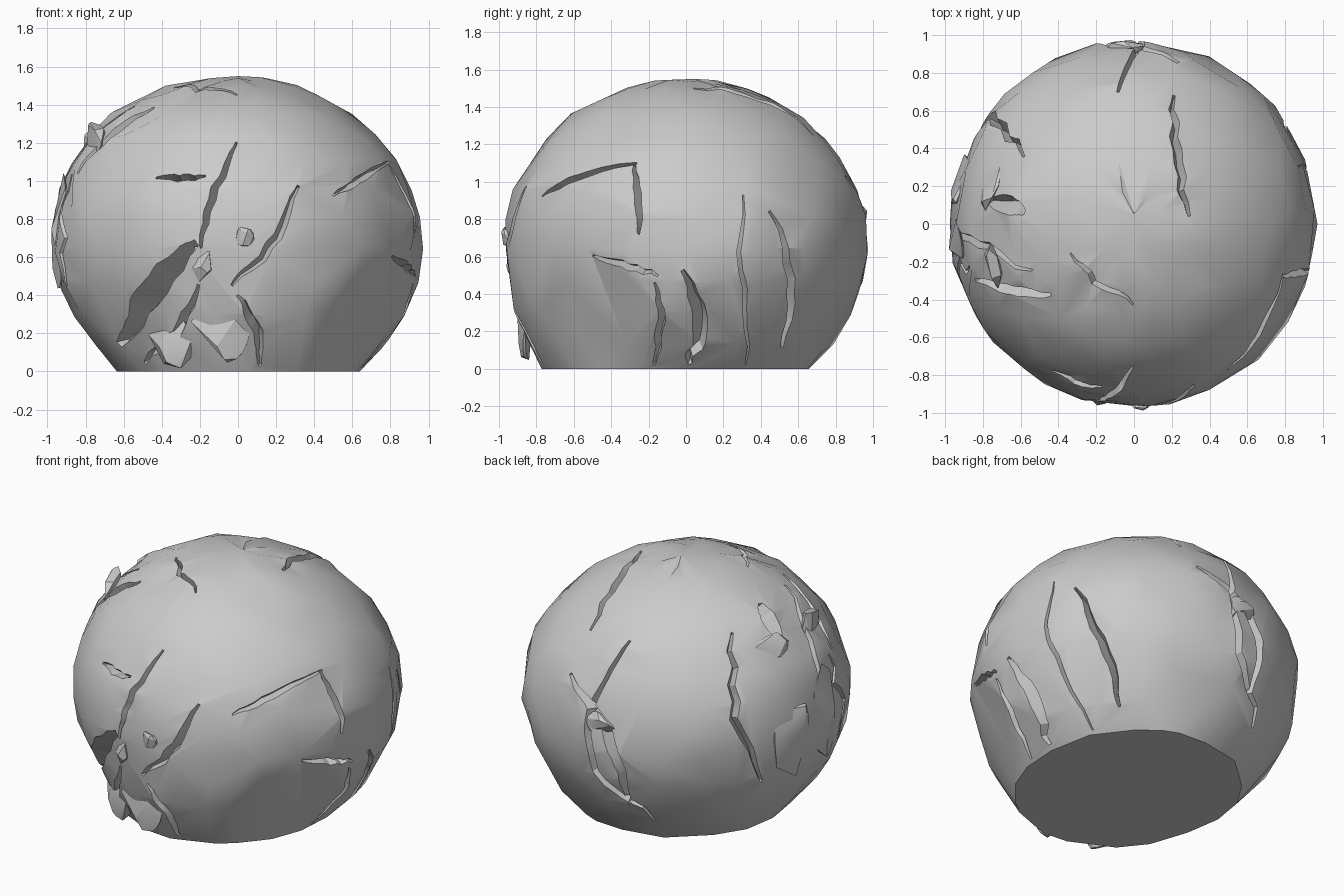
import bpy, bmesh, math, random
from mathutils import Vector
from mathutils.bvhtree import BVHTree

if "Cube" in bpy.data.objects:
    bpy.data.objects.remove(bpy.data.objects["Cube"])

random.seed(4)
SEG, ROWS, HEIGHT, WAIST = 36, 13, 1.55, .68
# base radius and roundness of the dome towards +x, +y, -x, -y
SIDES = [(.65, 1.9), (.67, 2), (.63, 2.2), (.77, 2)]


def radius(side, z):
    base, power = SIDES[side % 4]
    if z < WAIST:
        return .97 - (.97 - base) * (1 - z / WAIST) ** 2
    t = (z - WAIST) / (HEIGHT - WAIST)
    return .97 * (1 - t ** power) ** (1 / power)


def make_object(name, bm):
    bmesh.ops.recalc_face_normals(bm, faces=bm.faces)
    me = bpy.data.meshes.new(name)
    bm.to_mesh(me)
    bm.free()
    ob = bpy.data.objects.new(name, me)
    bpy.context.collection.objects.link(ob)
    return ob


def apply_mod(ob, mod):
    bpy.context.view_layer.objects.active = ob
    bpy.ops.object.modifier_apply(modifier=mod.name)


def smooth(ob, angle=28):
    bpy.ops.object.select_all(action='DESELECT')
    ob.select_set(True)
    bpy.context.view_layer.objects.active = ob
    bpy.ops.object.shade_smooth_by_angle(angle=math.radians(angle))


# boulder body: four side profiles blended around the axis
bm = bmesh.new()
rings = []
for k in range(ROWS):
    z = HEIGHT * math.sin(k / ROWS * math.pi / 2) ** 1.15
    ring = []
    for i in range(SEG):
        q = 4 * (i + .5 * (k % 2)) / SEG
        side, s = int(q), math.sin((q % 1) * math.pi / 2) ** 2
        r = radius(side, z) * (1 - s) + radius(side + 1, z) * s
        r += random.uniform(-.018, .012)
        t = q * math.pi / 2
        dz = random.uniform(-.012, .008) if k else 0
        ring.append(bm.verts.new((r * math.cos(t), r * math.sin(t), z + dz)))
    rings.append(ring)
for a, b in zip(rings, rings[1:]):
    for i in range(SEG):
        j = (i + 1) % SEG
        bm.faces.new((a[i], a[j], b[j], b[i]))
bm.faces.new(rings[0])
top = bm.verts.new((0, .05, HEIGHT))
for i in range(SEG):
    bm.faces.new((rings[-1][i], rings[-1][(i + 1) % SEG], top))
# broad worn facets around the foot
for angle, d in [(-34, .62), (38, .64), (140, .66), (-97, .72), (-133, .66)]:
    t = math.radians(angle)
    n = Vector((math.cos(t), math.sin(t), -.45)).normalized()
    for v in bm.verts:
        e = v.co.dot(n) - d
        if e > 0 and v.co.z > .02:
            v.co -= n * e
            v.co.z = max(v.co.z, .03)
boulder = make_object("boulder", bm)
dec = boulder.modifiers.new("facets", 'DECIMATE')
dec.ratio = .55
apply_mod(boulder, dec)
for v in boulder.data.vertices:
    if v.co.z < .025:
        v.co.z = 0
tree_bm = bmesh.new()
tree_bm.from_mesh(boulder.data)
tree = BVHTree.FromBMesh(tree_bm)
tree_bm.free()


def drop(azimuth, elevation, x, y):
    """Drop a point, as seen from a direction, on to the rock."""
    a, e = math.radians(azimuth), math.radians(elevation)
    d = Vector((math.sin(a) * math.cos(e), -math.cos(a) * math.cos(e), math.sin(e)))
    r = Vector((math.cos(a), math.sin(a), 0))
    c = Vector((0, 0, .775)) if elevation % 90 else Vector()
    return tree.ray_cast(c + r * x + d.cross(r) * y + d * 4, -d)[0]


# crack: tapered jagged wedge running over the surface
def crack(bm, az, el, x0, y0, x1, y1, w):
    path, steps = [], 9
    length = math.hypot(x1 - x0, y1 - y0)
    kink = random.uniform(-.1, .1)
    for i in range(steps + 1):
        t = i / steps
        off = kink * (1 - abs(2 * t - 1)) + random.uniform(-.025, .025)
        h = drop(az, el, x0 + (x1 - x0) * t - (y1 - y0) * off,
                 y0 + (y1 - y0) * t + (x1 - x0) * off)
        if h and (not path or (h - path[-1]).length > length * .05):
            path.append(h)
    secs, m = [], len(path)
    if m < 3:
        return
    for i, p in enumerate(path):
        n = (p - Vector((0, 0, .6))).normalized()
        s = n.cross(path[min(i + 1, m - 1)] - path[max(i - 1, 0)]).normalized()
        k = .2 + .8 * math.sin(math.pi * (i + .3) / (m - .4))
        half, depth = w * k, (.04 + 1.6 * w) * (.3 + .7 * k)
        lean = s * half * .7
        half *= 1 + .05 / depth
        secs.append([bm.verts.new(c) for c in
                     (p + n * .05 + s * half, p + n * .05 - s * half, p - n * depth + lean)])
    for a, b in zip(secs, secs[1:]):
        for i in range(3):
            j = (i + 1) % 3
            bm.faces.new((a[i], a[j], b[j], b[i]))
    bm.faces.new(secs[0])
    bm.faces.new(secs[-1][::-1])


# each crack: start, end and half width in its view
FRONT = [(0, 1.2, -.2, .65, .02), (-.43, 1.02, -.17, 1.02, .02),
         (.31, .98, -.03, .45, .025), (-.22, .68, -.62, .14, .07),
         (-.2, .45, -.5, .05, .025), (0, .4, .12, .03, .025),
         (.5, .92, .79, 1.1, .02), (-.85, 1.2, -.9, .45, .02)]
RIGHT = [(-.28, 1.1, -.25, .72, .02), (-.5, .6, -.15, .5, .02),
         (-.16, .46, -.17, .02, .02), (.31, .93, .32, .02, .012)]
ABOVE = [(.2, .68, .28, .04, .025), (-.34, -.16, 0, -.42, .015),
         (-.84, -.3, -.44, -.38, .03), (-.78, .12, -.58, .06, .05)]
BACK_LEFT = [(.31, .28, .5, -.6, .025), (.6, .55, .85, -.2, .02),
             (-.65, 0, -.27, -.75, .035)]
BACK_RIGHT = [(-.48, .44, -.2, -.25, .025), (-.83, 0, -.57, -.5, .04),
              (.45, .7, .65, -.3, .025)]
bm = bmesh.new()
for az, el, cracks in [(0, 0, FRONT), (90, 0, RIGHT), (0, 90, ABOVE),
                       (211, 22, BACK_LEFT), (149, -28, BACK_RIGHT)]:
    for c in cracks:
        crack(bm, az, el, *c)
cutter = make_object("crack_cutter", bm)
cutter.hide_render = True
cut = boulder.modifiers.new("cracks", 'BOOLEAN')
cut.operation, cut.solver, cut.object = 'DIFFERENCE', 'EXACT', cutter
cut.use_self = True
apply_mod(boulder, cut)
bpy.data.objects.remove(cutter)
smooth(boulder)


# loose chips and plates: convex lumps half sunk in the rock
def chip(name, az, x, y, size, tall):
    bm = bmesh.new()
    at = drop(az, 0, x, y)
    out = Vector((at.x, at.y, 0)).normalized()
    across = Vector((-out.y, out.x, 0))
    at -= out * .02
    for _ in range(16):
        d = Vector([random.gauss(0, 1) for _ in range(3)]).normalized()
        p = at + out * d.x * .05 + across * d.y * size + Vector((0, 0, d.z * size * tall))
        p.z = max(p.z, 0)
        for i in range(2):
            p[i] = max(-1, min(1, p[i]))
        bm.verts.new(p)
    bmesh.ops.convex_hull(bm, input=bm.verts)
    bmesh.ops.delete(bm, geom=[v for v in bm.verts if not v.link_faces], context='VERTS')
    smooth(make_object(name, bm), 20)


chip("front_chip", 0, .03, .71, .06, 1.1)
chip("front_chip", 0, -.19, .58, .06, 2)
chip("front_block", 0, -.1, .22, .16, 1.2)
chip("front_block", 0, -.35, .16, .14, 1.1)
chip("back_chip", 180, .05, .8, .11, .8)
chip("left_plate", 270, -.24, .7, .15, 2)
chip("left_plate", 270, .1, .75, .14, 2.3)
chip("shoulder_plate", 270, .2, 1.2, .15, .8)
chip("shoulder_plate", 270, -.2, 1.2, .13, .8)
